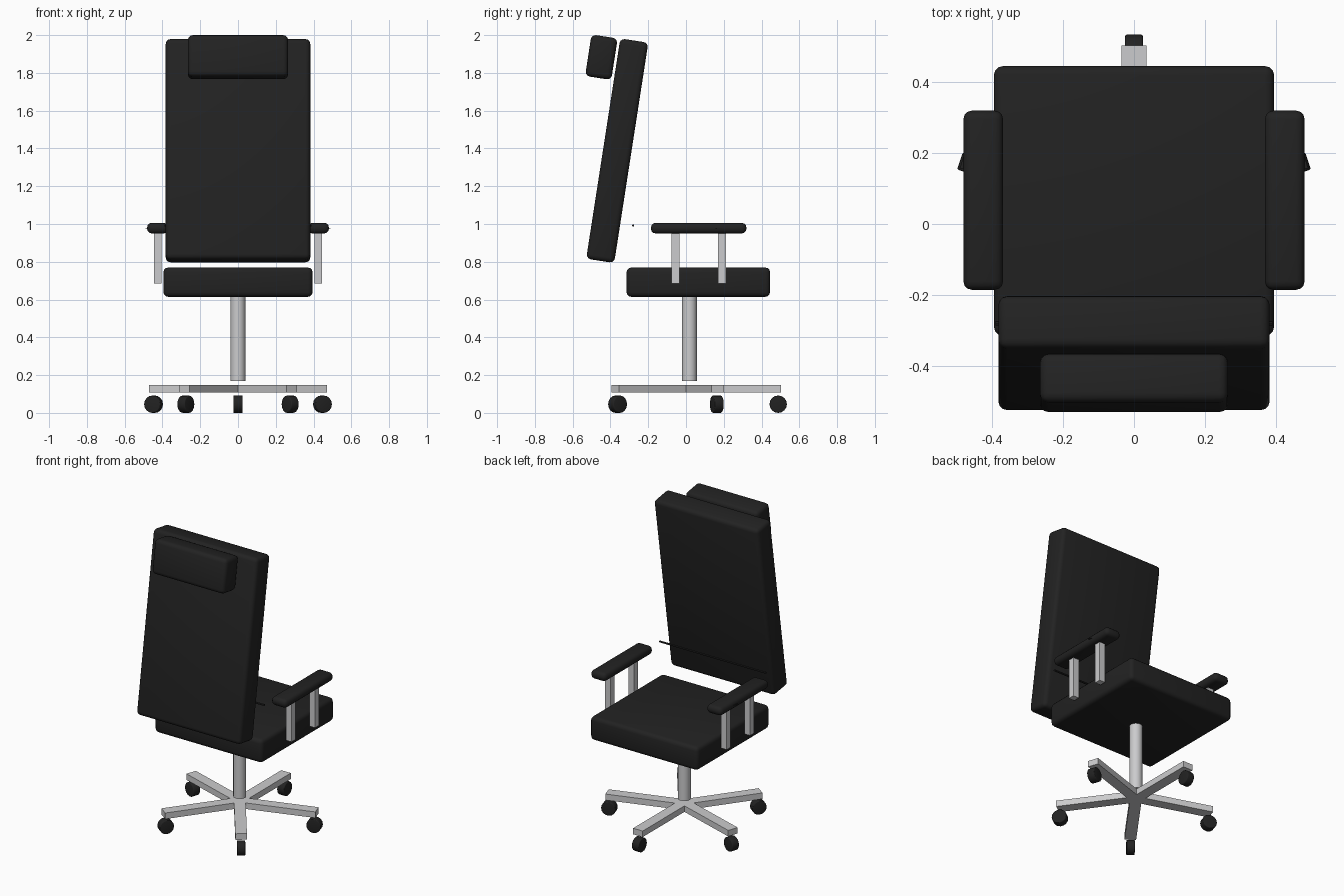
import bpy
import bmesh
from math import radians, cos, sin, pi

if "Cube" in bpy.data.objects:
    bpy.data.objects.remove(bpy.data.objects["Cube"], do_unlink=True)


def material(name, color):
    mat = bpy.data.materials.new(name)
    mat.use_nodes = True
    mat.diffuse_color = color
    mat.node_tree.nodes["Principled BSDF"].inputs["Base Color"].default_value = color
    return mat


BLACK = material("black upholstery", (0.016, 0.016, 0.016, 1))
METAL = material("light grey metal", (0.6, 0.6, 0.61, 1))


def finish(name, mat, bevel=0.0):
    obj = bpy.context.object
    obj.name = name
    obj.data.materials.append(mat)
    if bevel:
        mod = obj.modifiers.new("rounded edges", "BEVEL")
        mod.width = bevel
        mod.segments = 3
        bpy.ops.object.modifier_apply(modifier=mod.name)
    bpy.ops.object.shade_smooth_by_angle(angle=radians(35))
    return obj


def box(name, size, loc, mat, rot=(0, 0, 0), bevel=0.0):
    bpy.ops.mesh.primitive_cube_add(size=1, location=loc, rotation=rot)
    bpy.context.object.scale = size
    bpy.ops.object.transform_apply(location=False, rotation=False, scale=True)
    return finish(name, mat, bevel)


def cylinder(name, radius, depth, loc, mat, rot=(0, 0, 0), sides=24, bevel=0.0):
    bpy.ops.mesh.primitive_cylinder_add(
        vertices=sides, radius=radius, depth=depth, location=loc, rotation=rot)
    return finish(name, mat, bevel)


# Cushions: seat, reclined back and headrest
LEAN = (radians(-8.8), 0, 0)
box("seat", (0.79, 0.76, 0.155), (0, 0.065, 0.692), BLACK, bevel=0.025)
box("backrest", (0.765, 0.15, 1.18), (0, -0.364, 1.388), BLACK, LEAN, 0.025)
box("headrest", (0.53, 0.14, 0.222), (0, -0.448, 1.883), BLACK, LEAN, 0.025)

# Thin bar in front of the backrest
cylinder("back_bar", 0.006, 0.78, (0, -0.28, 0.992), BLACK, (0, pi / 2, 0), 8)

# Armrests with two posts each
for side, label in ((1, "left"), (-1, "right")):
    box(f"{label}_arm_pad", (0.112, 0.505, 0.056), (side * 0.425, 0.067, 0.978),
        BLACK, bevel=0.024)
    for y, place in ((0.19, "rear"), (-0.055, "front")):
        box(f"{label}_{place}_arm_post", (0.042, 0.042, 0.27),
            (side * 0.425, y, 0.82), METAL)

    # Small wedge tab on the outside of the arm pad
    bm = bmesh.new()
    outline = [(0.46, 0.157), (0.491, 0.157), (0.478, 0.2), (0.46, 0.2)]
    face = bm.faces.new([bm.verts.new((side * x, y, 0.976)) for x, y in outline])
    top = bmesh.ops.extrude_face_region(bm, geom=[face])["geom"]
    for v in top:
        if isinstance(v, bmesh.types.BMVert):
            v.co.z += 0.004
    bmesh.ops.recalc_face_normals(bm, faces=bm.faces)
    mesh = bpy.data.meshes.new(f"{label}_arm_tab")
    bm.to_mesh(mesh)
    bm.free()
    mesh.materials.append(BLACK)
    bpy.context.collection.objects.link(bpy.data.objects.new(mesh.name, mesh))

# Column and five-legged base with casters
HUB_Y = 0.018
LEG = 0.485
cylinder("column", 0.039, 0.45, (0, HUB_Y, 0.395), METAL)
for i in range(5):
    a = pi / 2 + i * 2 * pi / 5
    dx, dy = cos(a), sin(a)
    box(f"base_leg_{i + 1}", (LEG, 0.07, 0.04),
        (dx * LEG / 2, HUB_Y + dy * LEG / 2, 0.128), METAL, (0, 0, a))
    cylinder(f"caster_{i + 1}", 0.046, 0.05, (dx * 0.47, HUB_Y + dy * 0.47, 0.046),
             BLACK, (pi / 2, 0, a), 16, 0.005)
